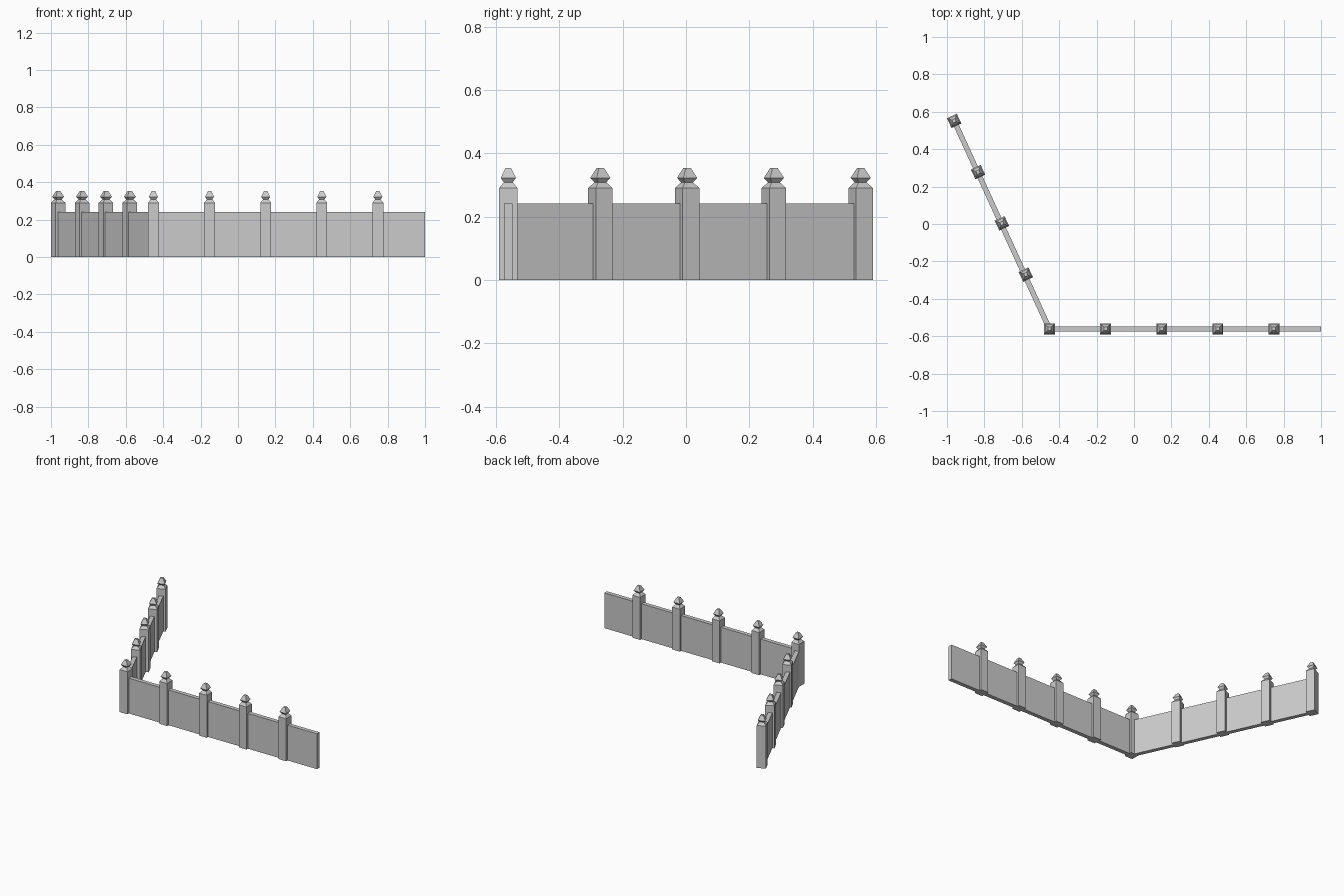
import bpy, bmesh, math
from mathutils import Vector

if "Cube" in bpy.data.objects:
    bpy.data.objects.remove(bpy.data.objects["Cube"])

POST_HALF = 0.029
WALL_T = 0.028
WALL_H = 0.241
# square post profile: (half width, height)
PROFILE = [(POST_HALF, 0), (POST_HALF, 0.29), (0.014, 0.308),
           (0.024, 0.322), (0.009, 0.353)]


def finish(name, bm, loc, angle):
    bmesh.ops.recalc_face_normals(bm, faces=bm.faces)
    me = bpy.data.meshes.new(name)
    bm.to_mesh(me)
    bm.free()
    ob = bpy.data.objects.new(name, me)
    ob.location = loc
    ob.rotation_euler.z = angle
    bpy.context.collection.objects.link(ob)
    return ob


def post(name, x, y, angle=0):
    bm = bmesh.new()
    rings = [[bm.verts.new((sx * h, sy * h, z))
              for sx, sy in ((-1, -1), (1, -1), (1, 1), (-1, 1))]
             for h, z in PROFILE]
    for a, b in zip(rings, rings[1:]):
        for i in range(4):
            j = (i + 1) % 4
            bm.faces.new((a[i], a[j], b[j], b[i]))
    bm.faces.new(rings[0][::-1])
    bm.faces.new(rings[-1])
    return finish(name, bm, (x, y, 0), angle)


def wall(name, p, q):
    p, q = Vector(p), Vector(q)
    d = q - p
    bm = bmesh.new()
    bmesh.ops.create_cube(bm, size=1)
    bmesh.ops.scale(bm, vec=(d.length, WALL_T, WALL_H), verts=bm.verts)
    mid = (p + q) / 2
    return finish(name, bm, (mid.x, mid.y, WALL_H / 2), math.atan2(d.y, d.x))


# straight front run, starting at the corner post
CORNER = (-0.452, -0.561)
for i in range(5):
    post(f"front_post_{i + 1}", CORNER[0] + 0.3 * i, CORNER[1])
wall("front_wall", CORNER, (1.0, CORNER[1]))

# angled side run, ending in a post
END = (-0.9615, 0.5515)
DX, DY = 0.1277, -0.274
for i in range(4):
    post(f"side_post_{i + 1}", END[0] + DX * i, END[1] + DY * i, math.radians(25))
wall("side_wall", CORNER, END)
